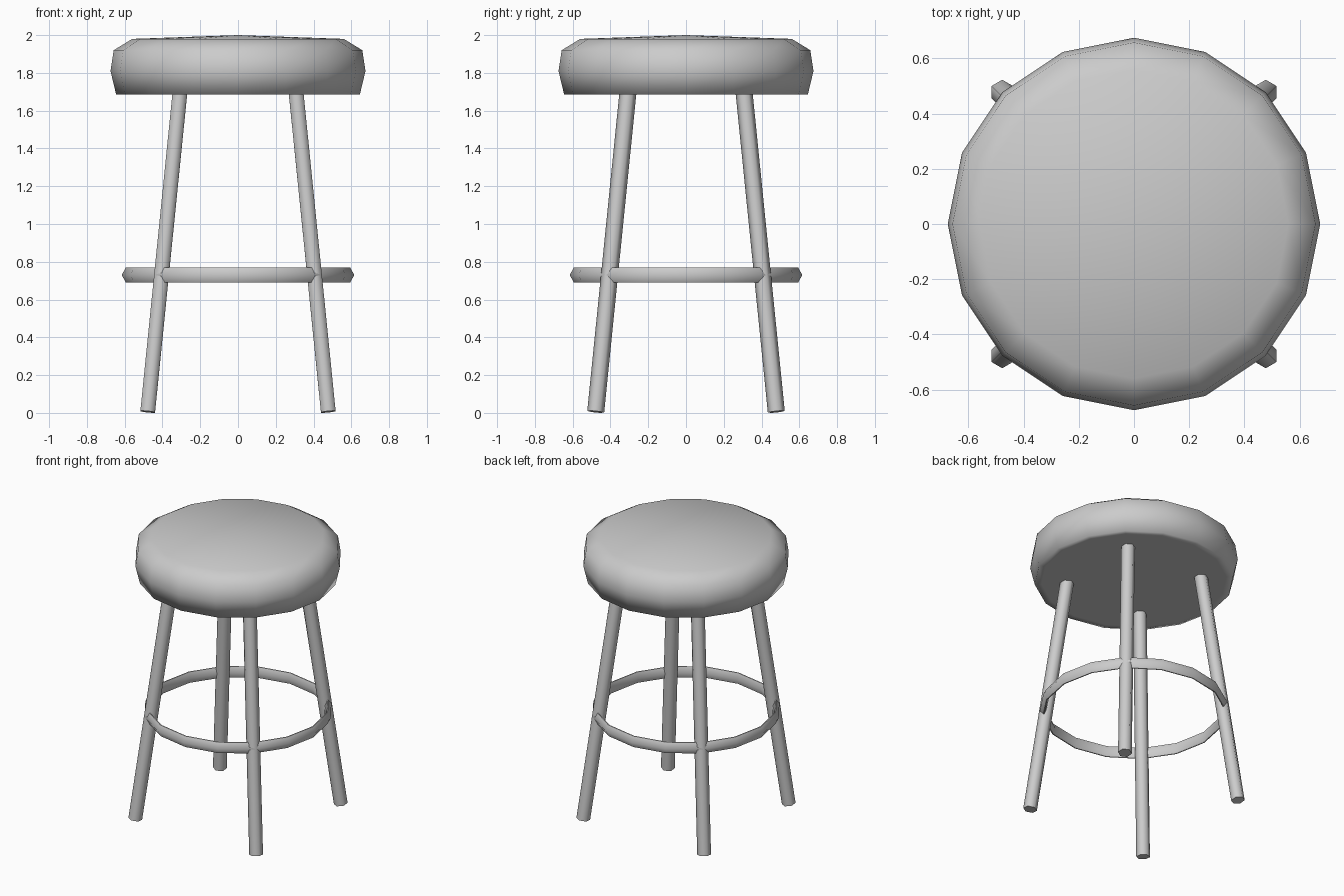
import bpy, bmesh, math
from mathutils import Vector, Matrix

cube = bpy.data.objects.get("Cube")
if cube:
    bpy.data.objects.remove(cube, do_unlink=True)

SIDES = 16

grey = bpy.data.materials.new("plain grey")
grey.use_nodes = True
COLOUR = (0.6, 0.6, 0.6, 1)
grey.diffuse_color = COLOUR
grey.node_tree.nodes["Principled BSDF"].inputs["Base Color"].default_value = COLOUR


def finish(name, bm, angle):
    """Turn a bmesh into a smooth shaded object."""
    bmesh.ops.recalc_face_normals(bm, faces=bm.faces)
    mesh = bpy.data.meshes.new(name)
    bm.to_mesh(mesh)
    bm.free()
    mesh.materials.append(grey)
    obj = bpy.data.objects.new(name, mesh)
    bpy.context.collection.objects.link(obj)
    bpy.ops.object.select_all(action='DESELECT')
    obj.select_set(True)
    bpy.context.view_layer.objects.active = obj
    bpy.ops.object.shade_smooth_by_angle(angle=math.radians(angle))
    return obj


def lathe(name, profile, angle, closed=False):
    """Revolve (radius, height) points around the z axis."""
    bm = bmesh.new()
    verts = [bm.verts.new((r, 0, z)) for r, z in profile]
    edges = [bm.edges.new(pair) for pair in zip(verts, verts[1:])]
    if closed:
        edges.append(bm.edges.new((verts[-1], verts[0])))
    bmesh.ops.spin(bm, geom=verts + edges, cent=(0, 0, 0), axis=(0, 0, 1),
                   angle=math.tau, steps=SIDES, use_duplicate=False)
    bmesh.ops.remove_doubles(bm, verts=bm.verts, dist=0.0005)
    return finish(name, bm, angle)


# Padded round seat
lathe("seat", [(0, 1.685), (0.6, 1.685), (0.645, 1.685), (0.675, 1.81),
               (0.658, 1.92), (0.56, 1.98), (0, 2.0)], 80)

# Foot ring with a slim six-sided section
lathe("foot_ring", [(0.615, 0.73), (0.595, 0.769), (0.588, 0.769),
                    (0.573, 0.73), (0.588, 0.691), (0.595, 0.691)], 55, closed=True)

# Four splayed six-sided legs
RADIUS = 0.045
for sx, side in ((1, "left"), (-1, "right")):
    for sy, end in ((-1, "front"), (1, "back")):
        foot = Vector((0.478 * sx, 0.478 * sy, 0.006))
        top = Vector((0.307 * sx, 0.307 * sy, 1.7))
        axis = top - foot
        turn = Vector((0, 0, 1)).rotation_difference(axis).to_matrix().to_4x4()
        bm = bmesh.new()
        bmesh.ops.create_cone(bm, cap_ends=True, segments=6, radius1=RADIUS,
                              radius2=RADIUS, depth=axis.length,
                              matrix=Matrix.Translation((foot + top) / 2) @ turn)
        finish(f"{end}_{side}_leg", bm, 65)
